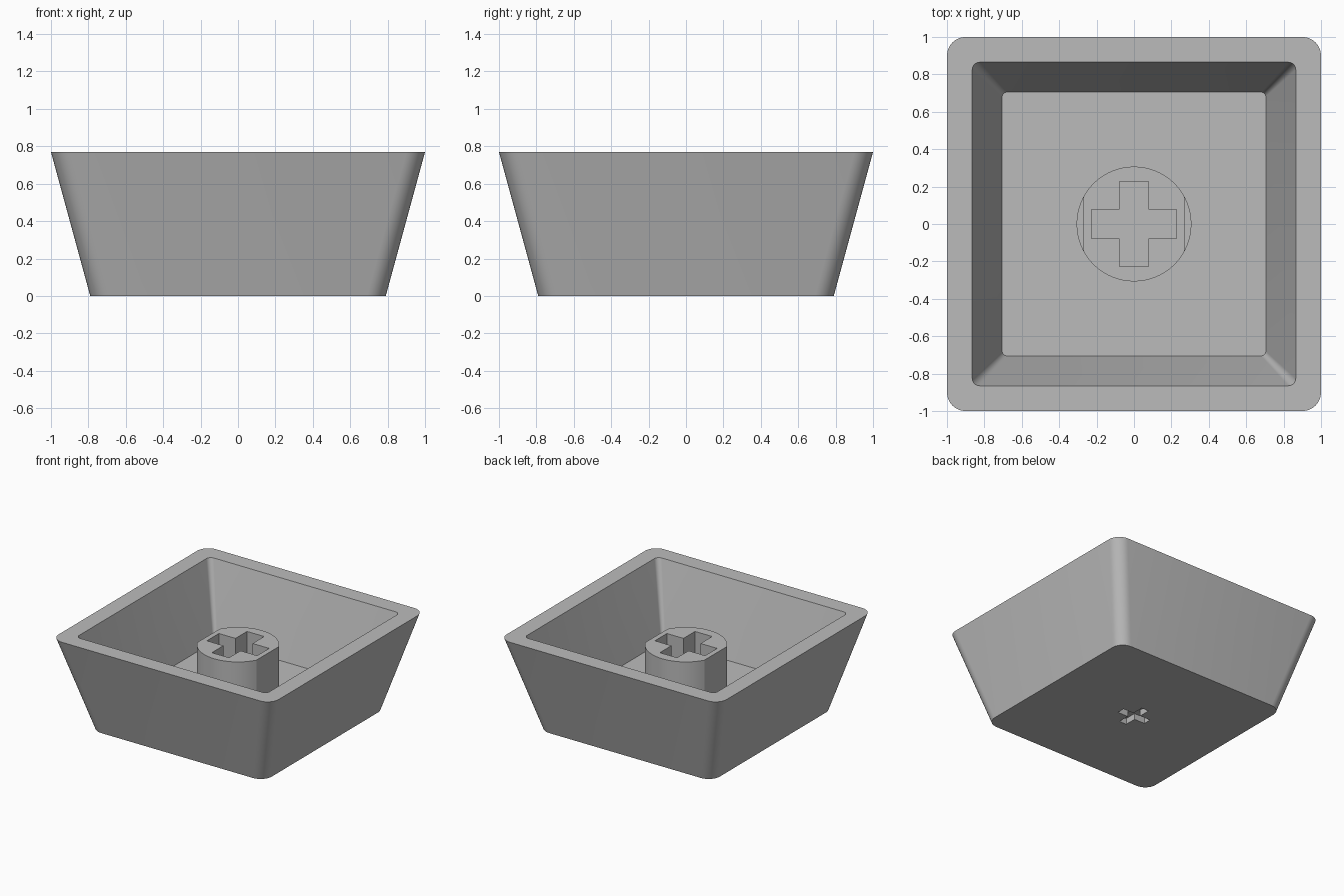
import bpy
import bmesh
from math import pi, cos, sin

cube = bpy.data.objects.get("Cube")
if cube:
    bpy.data.objects.remove(cube, do_unlink=True)

HEIGHT, FLOOR = 0.77, 0.18
STEM_TOP, STEM_RADIUS, FLAT_X, LEDGE = 0.61, 0.307, 0.27, 0.25

grey = bpy.data.materials.new("grey_plastic")
grey.use_nodes = True
GREY = (0.5, 0.5, 0.5, 1)
grey.diffuse_color = GREY
grey.node_tree.nodes["Principled BSDF"].inputs["Base Color"].default_value = GREY


def rounded_square(half, radius, steps=8):
    """Counter-clockwise outline of a square with round corners."""
    points = []
    for corner, (sx, sy) in enumerate([(1, 1), (-1, 1), (-1, -1), (1, -1)]):
        for i in range(steps + 1):
            a = (corner + i / steps) * pi / 2
            points.append((sx * (half - radius) + radius * cos(a),
                           sy * (half - radius) + radius * sin(a)))
    return points


def circle(radius, steps=64):
    return [(radius * cos(2 * pi * i / steps), radius * sin(2 * pi * i / steps))
            for i in range(steps)]


def plus(length, width):
    """Plus outline from its half length and half width."""
    arm = [(length, -width), (length, width), (width, width)]
    points = []
    for _ in range(4):
        points += arm
        arm = [(-y, x) for x, y in arm]
    return points


def box_outline(x0, x1, y):
    return [(x0, -y), (x1, -y), (x1, y), (x0, y)]


def loft(name, rings):
    """Solid through matching outlines, given as (outline, z), capped at both ends."""
    bm = bmesh.new()
    loops = [[bm.verts.new((x, y, z)) for x, y in outline] for outline, z in rings]
    for low, high in zip(loops, loops[1:]):
        for i in range(len(low)):
            j = (i + 1) % len(low)
            bm.faces.new((low[i], low[j], high[j], high[i]))
    bm.faces.new(loops[0][::-1])
    bm.faces.new(loops[-1])
    bmesh.ops.recalc_face_normals(bm, faces=bm.faces)
    mesh = bpy.data.meshes.new(name)
    bm.to_mesh(mesh)
    bm.free()
    mesh.materials.append(grey)
    obj = bpy.data.objects.new(name, mesh)
    bpy.context.collection.objects.link(obj)
    return obj


def cut(target, cutter):
    """Subtract the cutter from the target and remove it."""
    bpy.context.view_layer.objects.active = target
    mod = target.modifiers.new("cut", "BOOLEAN")
    mod.operation, mod.solver, mod.object = "DIFFERENCE", "EXACT", cutter
    bpy.ops.object.modifier_apply(modifier=mod.name)
    bpy.data.objects.remove(cutter, do_unlink=True)


def smooth(obj):
    bpy.ops.object.select_all(action="DESELECT")
    obj.select_set(True)
    bpy.context.view_layer.objects.active = obj
    bpy.ops.object.shade_smooth_by_angle(angle=pi / 6)


# Tapered hollow shell: outside, rim, inside walls and floor
shell = loft("shell", [
    (rounded_square(0.79, 0.1), 0),
    (rounded_square(1.0, 0.1), HEIGHT),
    (rounded_square(0.865, 0.04), HEIGHT),
    (rounded_square(0.705, 0.025), FLOOR),
])

# Small engraved plus on the underside
cut(shell, loft("plus_engraving", [(plus(0.13, 0.033), -0.1), (plus(0.13, 0.033), 0.05)]))

# Round stem with two flat sides and a plus-shaped socket
stem = loft("stem", [(circle(STEM_RADIUS), FLOOR - 0.06), (circle(STEM_RADIUS), STEM_TOP)])
for x0, x1 in ((FLAT_X, 0.5), (-0.5, -FLAT_X)):
    side = box_outline(x0, x1, 0.4)
    cut(stem, loft("flat_cutter", [(side, LEDGE), (side, 1)]))
socket = plus(0.228, 0.078)
cut(stem, loft("socket_cutter", [(socket, FLOOR + 0.01), (socket, 1)]))

for part in (shell, stem):
    smooth(part)
